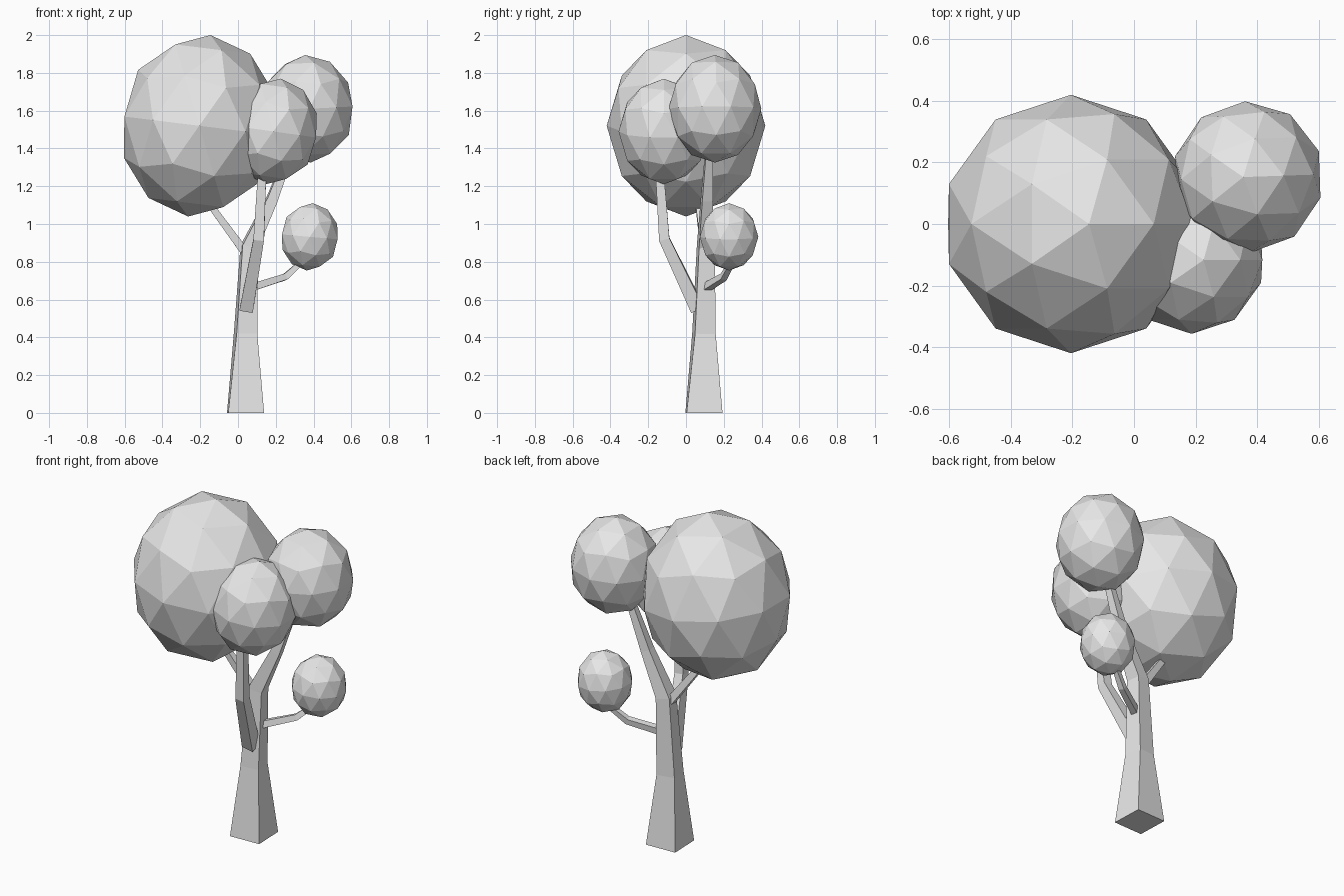
import bpy
import bmesh
from math import radians
from mathutils import Vector, Quaternion

cube = bpy.data.objects.get("Cube")
if cube:
    bpy.data.objects.remove(cube, do_unlink=True)

# One pale grey for the whole tree
GREY = (0.8, 0.8, 0.8, 1.0)
grey = bpy.data.materials.new("pale_grey")
grey.use_nodes = True
grey.diffuse_color = GREY
grey.node_tree.nodes["Principled BSDF"].inputs["Base Color"].default_value = GREY


def limb(name, joints):
    """Square tapered limb through joints of (point, half width, twist)."""
    points = [Vector(j[0]) for j in joints]
    bm = bmesh.new()
    rings = []
    for i, (_, half, twist) in enumerate(joints):
        before = points[max(i - 1, 0)]
        after = points[min(i + 1, len(points) - 1)]
        along = (after - before).normalized()
        side = Vector((0, 1, 0)).cross(along).normalized()
        spin = Quaternion(along, radians(twist))
        u, v = spin @ side, spin @ along.cross(side)
        rings.append([bm.verts.new(points[i] + half * (a * u + b * v))
                      for a, b in ((-1, -1), (1, -1), (1, 1), (-1, 1))])
    for low, high in zip(rings, rings[1:]):
        for k in range(4):
            n = (k + 1) % 4
            bm.faces.new((low[k], low[n], high[n], high[k]))
    bm.faces.new(rings[0][::-1])
    bm.faces.new(rings[-1])
    bmesh.ops.recalc_face_normals(bm, faces=bm.faces)
    mesh = bpy.data.meshes.new(name)
    bm.to_mesh(mesh)
    bm.free()
    mesh.materials.append(grey)
    bpy.context.collection.objects.link(bpy.data.objects.new(name, mesh))


def foliage(name, centre, radius, height, tilt, turn=0):
    """Faceted, slightly tall ball of leaves."""
    bpy.ops.mesh.primitive_ico_sphere_add(
        subdivisions=2, radius=1, location=centre,
        rotation=(0, radians(tilt), radians(turn)))
    ball = bpy.context.object
    ball.name = name
    ball.scale = (radius, radius, height)
    ball.data.materials.append(grey)


# Trunk, bending up into the back crown
limb("trunk", [((0.04, 0.095, 0), 0.095, 2),
               ((0.04, 0.095, 0.42), 0.055, 8),
               ((0.06, 0.105, 0.88), 0.042, 8),
               ((0.18, 0.11, 1.13), 0.028, 8),
               ((0.29, 0.125, 1.42), 0.018, 8)])

# Branches
limb("front_branch", [((0.045, 0.06, 0.55), 0.036, 0),
                      ((0.11, -0.115, 0.92), 0.028, 0),
                      ((0.128, -0.14, 1.28), 0.022, 0)])
limb("main_crown_branch", [((0.03, 0.1, 0.86), 0.022, 0),
                           ((-0.19, 0.06, 1.16), 0.016, 0)])
limb("low_branch", [((0.06, 0.1, 0.66), 0.02, 0),
                    ((0.25, 0.2, 0.72), 0.017, 0),
                    ((0.35, 0.25, 0.81), 0.013, 0)])

# Foliage
foliage("main_crown", (-0.205, 0, 1.52), 0.42, 0.484, 7)
foliage("back_crown", (0.37, 0.153, 1.61), 0.246, 0.285, -3, 2)
foliage("front_crown", (0.187, -0.117, 1.49), 0.24, 0.282, 8)
foliage("low_crown", (0.38, 0.228, 0.932), 0.155, 0.179, 5)
